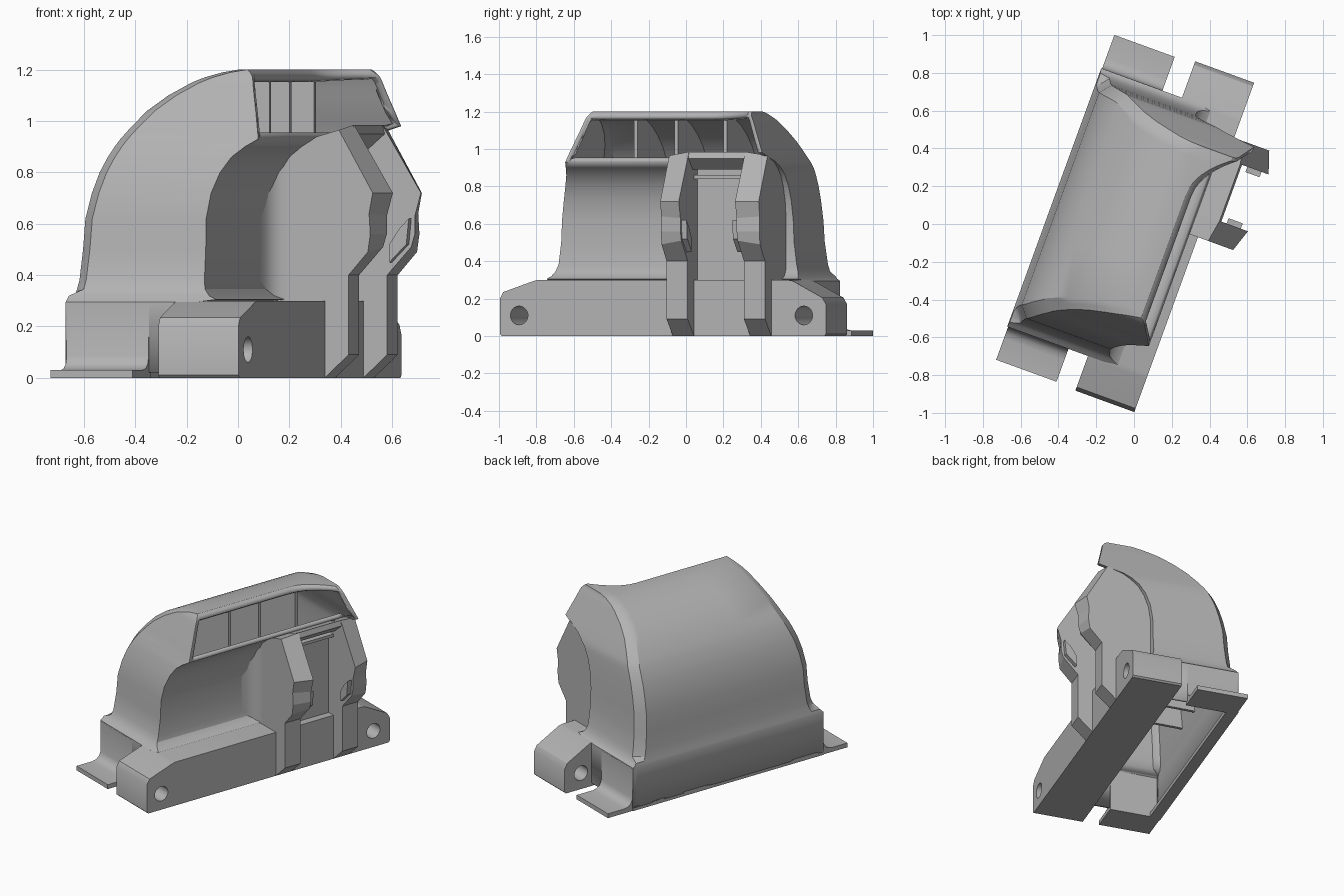
import bpy, bmesh, math
from mathutils import Matrix

cube = bpy.data.objects.get("Cube")
if cube:
    bpy.data.objects.remove(cube, do_unlink=True)

mat = bpy.data.materials.new("plain grey")
mat.use_nodes = True
GREY = (0.45, 0.45, 0.45, 1)
mat.diffuse_color = GREY
mat.node_tree.nodes["Principled BSDF"].inputs["Base Color"].default_value = GREY

# The housing is built along y, then turned on its base
TURN = Matrix.Rotation(math.radians(-20), 4, 'Z')


def finish(name, bm):
    bmesh.ops.recalc_face_normals(bm, faces=bm.faces)
    bm.transform(TURN)
    me = bpy.data.meshes.new(name)
    bm.to_mesh(me)
    bm.free()
    me.materials.append(mat)
    ob = bpy.data.objects.new(name, me)
    bpy.context.collection.objects.link(ob)
    return ob


def select(ob):
    bpy.ops.object.select_all(action='DESELECT')
    ob.select_set(True)
    bpy.context.view_layer.objects.active = ob


def smooth(ob, deg=30):
    select(ob)
    bpy.ops.object.shade_smooth_by_angle(angle=math.radians(deg))


def prism(name, pts, a, b, axis, end_pts=None):
    """Extrude a closed profile from a to b, optionally into a second profile."""
    place = {'x': lambda p, d: (d, p[0], p[1]),
             'y': lambda p, d: (p[0], d, p[1]),
             'z': lambda p, d: (p[0], p[1], d)}[axis]
    bm = bmesh.new()
    lo = [bm.verts.new(place(p, a)) for p in pts]
    hi = [bm.verts.new(place(p, b)) for p in end_pts or pts]
    n = len(pts)
    bm.faces.new(lo)
    bm.faces.new(hi[::-1])
    for i in range(n):
        j = (i + 1) % n
        bm.faces.new((lo[i], hi[i], hi[j], lo[j]))
    return finish(name, bm)


def box(name, x0, x1, y0, y1, z0, z1):
    return prism(name, [(x0, y0), (x1, y0), (x1, y1), (x0, y1)], z0, z1, 'z')


# Shell rows: z, back x, front x, near end y, far end y
ROWS = [
    (.02, -.445, .10, -.74, .715), (.295, -.445, .10, -.74, .715),
    (.305, -.443, .175, -.73, .70), (.32, -.44, .14, -.715, .69),
    (.345, -.435, .118, -.70, .68), (.38, -.43, .11, -.685, .67),
    (.50, -.42, .11, -.67, .655),
    (.62, -.412, .11, -.665, .65), (.72, -.39, .125, -.65, .645),
    (.80, -.365, .155, -.63, .64), (.86, -.338, .195, -.61, .635),
    (.90, -.315, .245, -.595, .63), (.93, -.296, .295, -.58, .62),
    (.98, -.255, .283, -.56, .60), (1.04, -.20, .268, -.535, .575),
    (1.10, -.12, .252, -.51, .55), (1.15, -.03, .24, -.49, .53),
    (1.17, .02, .235, -.48, .52), (1.19, .09, .22, -.465, .512),
    (1.20, .15, .205, -.455, .51)]
STATIONS = [0, .02, .045, .3, .5, .72, .77, .81, .85, .89, .93, .955, .98, 1]


def flare(z, t):
    """Outward sweep of the roof lip toward the far end."""
    if z < .95:
        return 0
    s = min(max((t - .72) / .26, 0), 1)
    return (.175 + (.98 - z) * .05) * s * s


# Hollow arched shell with an open window on the front side
bm = bmesh.new()
rings = []
S = len(STATIONS)
N = 2 * S
for z, xb, xf, y0, y1 in ROWS:
    ys = [y0 + (y1 - y0) * t for t in STATIONS]
    front = [bm.verts.new((xf + flare(z, t), y, z)) for t, y in zip(STATIONS, ys)]
    cut = .05 if z > .33 else 0
    back = []
    for t, y in zip(STATIONS, ys):
        edge = max(0, 1 - min(t, 1 - t) / .045)
        back.append(bm.verts.new((xb + cut * edge, y, z)))
    rings.append(front + back[::-1])
for k in range(len(ROWS) - 1):
    a, b = rings[k], rings[k + 1]
    for i in range(N):
        if .92 < ROWS[k][0] < 1.16 and 0 < i < S - 2:
            continue
        j = (i + 1) % N
        bm.faces.new((a[i], a[j], b[j], b[i]))
top = rings[-1]
for i in range(S - 1):
    bm.faces.new((top[i], top[i + 1], top[N - 2 - i], top[N - 1 - i]))
shell = finish("arched_shell", bm)
mod = shell.modifiers.new("wall", 'SOLIDIFY')
mod.thickness = .03
mod.offset = -1
smooth(shell, 28)

# Thin dividers that fill the cross-section inside the shell
inside = [r for r in ROWS if .36 < r[0] < 1.16]
divider = [(r[1] + .015, r[0] - .005) for r in inside] + \
          [(.10, 1.18), (.21, 1.18)] + \
          [(min(r[2] - .015, .21), r[0]) for r in inside[::-1]]
for n, y in enumerate((-.21, .02, .30)):
    prism(f"divider_{n + 1}", divider, y - .01, y + .01, 'y')

# Front beam with a sloped lug at each end
beam = prism("front_beam", [
    (-.935, .01), (-.925, 0), (.91, 0), (.92, .01), (.92, .17), (.90, .205),
    (.73, .295), (.70, .30), (-.72, .30), (-.75, .292), (-.915, .235), (-.935, .2)],
    .01, .342, 'x')
# Pin holes through the lugs
for y in (-.825, .795):
    c = bmesh.new()
    bmesh.ops.create_cone(c, cap_ends=True, segments=32, radius1=.05, radius2=.05,
                          depth=.8, matrix=Matrix.Translation((.2, y, .11))
                          @ Matrix.Rotation(math.pi / 2, 4, 'Y'))
    cutter = finish("hole_cutter", c)
    cutter.hide_render = True
    m = beam.modifiers.new("hole", 'BOOLEAN')
    m.operation = 'DIFFERENCE'
    m.solver = 'EXACT'
    m.object = cutter
    select(beam)
    bpy.ops.object.modifier_apply(modifier=m.name)
    bpy.data.objects.remove(cutter, do_unlink=True)
smooth(beam)

# Mounting feet, filleted into the end walls
for name, s, wall, end in (("near_foot", -1, .735, .925), ("far_foot", 1, .71, .905)):
    pts = [(wall - .02, 0), (end, 0), (end, .03), (wall + .07, .03),
           (wall + .04, .037), (wall + .018, .055), (wall + .007, .085),
           (wall + .006, .29), (wall - .02, .29)]
    foot = prism(name, [(s * y, z) for y, z in pts], -.44, -.1, 'x')
    smooth(foot, 35)

# Bottom rim along the back wall
box("bottom_rim", -.445, -.37, -.74, .715, 0, .03)

# Block behind the clamp posts
core = [(.08, .29), (.29, .29), (.29, .93), (.2, .88), (.12, .8), (.08, .7)]
prism("clamp_core", core, .06, .60, 'y')

# Two clamp posts with bent arms, their outer sides cut back at the tip
root = [(.08, .29), (.3, .29), (.3, 0), (.342, 0), (.44, .09), (.44, .40)]
rear = [(.31, .94), (.2, .88), (.12, .8), (.08, .7)]
inner = root + [(.54, .51), (.555, .56), (.555, .63), (.58, .72), (.42, .985)] + rear
outer = root + [(.52, .49), (.53, .56), (.525, .64), (.54, .72), (.40, .965)] + rear
prism("near_post", outer, .05, .17, 'y', inner)
prism("far_post", inner, .49, .61, 'y', outer)

# Cross bar over the channel, and a thin rail under it
prism("cross_bar", [(.28, .89), (.36, .89), (.43, .95), (.42, .985), (.28, .925)],
      .16, .50, 'y')
prism("thin_rail", [(.28, .84), (.34, .84), (.34, .86), (.28, .86)], .16, .50, 'y')

# Small hooks on the inner faces of the arms
hook = [(.46, .45), (.53, .52), (.54, .62), (.50, .58), (.46, .52)]
for name, y0, y1 in (("near_hook", .16, .20), ("far_hook", .46, .50)):
    prism(name, hook, y0, y1, 'y')

# Rounded corner where the clamp meets the recessed wall
corner = [(.09, .055), (.2, .055), (.165, .045), (.135, .022), (.117, -.01),
          (.11, -.05), (.09, -.05)]
smooth(prism("corner_fillet", corner, .29, .82, 'z'), 35)
